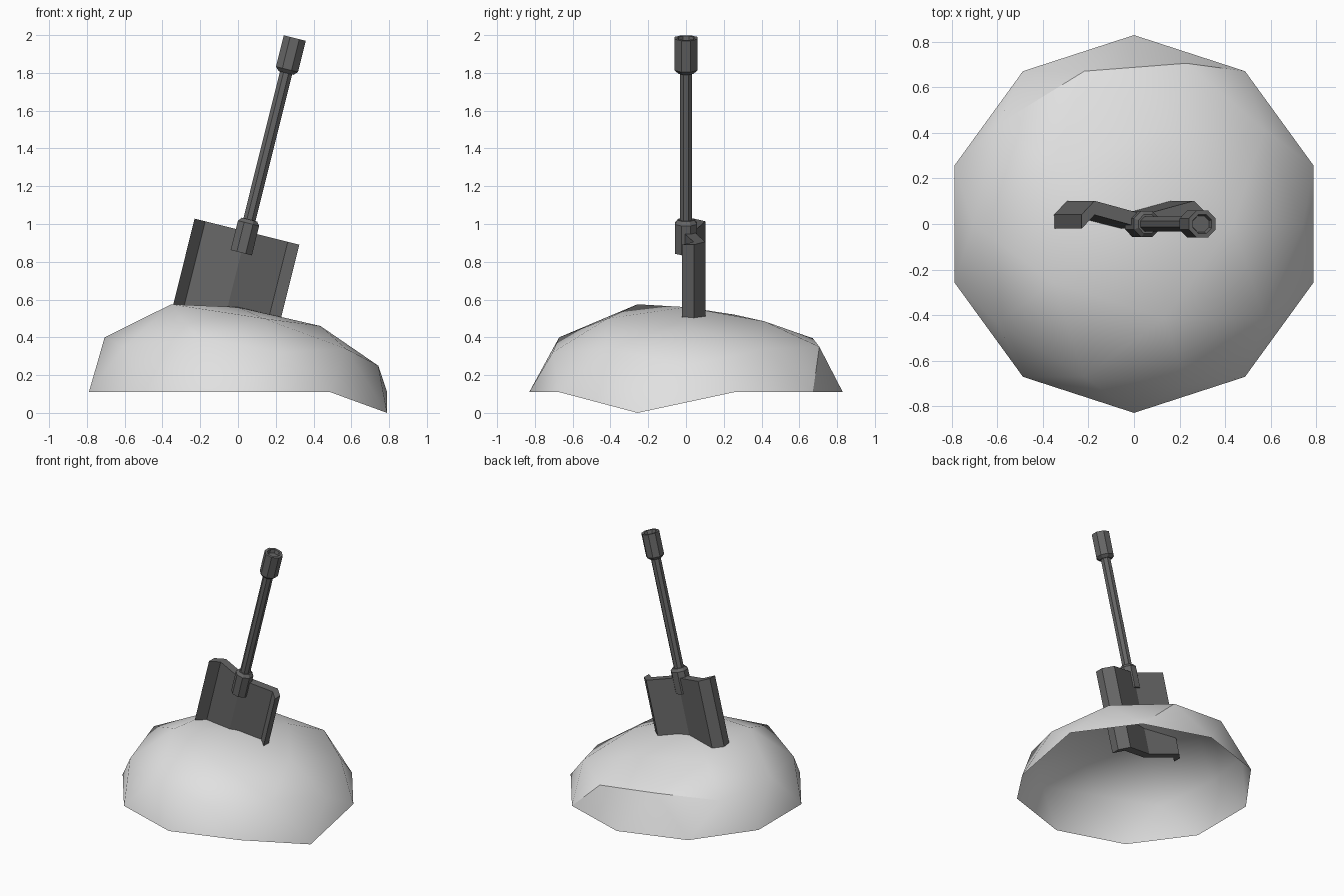
import bpy, bmesh, math
from mathutils import Matrix

if "Cube" in bpy.data.objects:
    bpy.data.objects.remove(bpy.data.objects["Cube"])

def mat(name, v):
    m = bpy.data.materials.new(name)
    m.diffuse_color = (v, v, v, 1)
    m.use_nodes = True
    m.node_tree.nodes["Principled BSDF"].inputs["Base Color"].default_value = m.diffuse_color
    return m

STONE = mat("pale_stone", 0.75)
METAL = mat("dark_metal", 0.13)

def finish(bm, name, material, matrix=None):
    me = bpy.data.meshes.new(name)
    bm.to_mesh(me)
    bm.free()
    if matrix:
        me.transform(matrix)
    me.materials.append(material)
    ob = bpy.data.objects.new(name, me)
    bpy.context.collection.objects.link(ob)
    return ob

# Mound: upper half of an icosphere, squashed and slumped towards +x, open below
bm = bmesh.new()
bmesh.ops.create_icosphere(bm, subdivisions=2, radius=1)
bmesh.ops.delete(bm, geom=[v for v in bm.verts if v.co.z < -0.05], context='VERTS')
upper = {0: .46, 72: .485, 144: .52, 216: .575, 288: .50}
middle = {0: .25, 36: .34, 72: .35, 108: .395, 144: .35,
          180: .40, 216: .35, 252: .40, 288: .32, 324: .34}
back = {}
for v in bm.verts:
    ang = round(math.degrees(math.atan2(v.co.y, v.co.x))) % 360
    if v.co.z > 0.95:
        z = 0.56
    elif v.co.z > 0.7:
        z = upper[ang]
    elif v.co.z > 0.2:
        z = middle[ang]
        if ang in (72, 108, 144):
            back[ang] = v
    else:
        z = 0.0 if ang == 342 else 0.11
        if ang == 54:
            back[ang] = v
    v.co = (v.co.x * 0.83, v.co.y * 0.83, z)
for f in bm.faces:
    f.smooth = True
# creased lip along the back
for a, b in ((54, 72), (72, 108), (108, 144)):
    e = bm.edges.get((back[a], back[b]))
    if e:
        e.smooth = False
finish(bm, "mound", STONE)

# Sword frame: leans towards +x, origin at the top of the broad blade
TILT = Matrix.Translation((0.045, 0, 0.96)) @ Matrix.Rotation(math.radians(14), 4, 'Y')

# Blade: wavy plate cross-section extruded along the sword axis
wave = [(-.283, -.02), (-.225, .04), (0, -.02), (.225, .04), (.288, -.02)]
outline = wave + [(x, y + .062) for x, y in reversed(wave)]
bm = bmesh.new()
low = [bm.verts.new((x, y, -.61)) for x, y in outline]
top = [bm.verts.new((x, y, 0)) for x, y in outline]
n = len(outline)
for i in range(n):
    j = (i + 1) % n
    bm.faces.new((low[i], low[j], top[j], top[i]))
h = len(wave)
for i in range(h - 1):
    k = n - 1 - i
    bm.faces.new((top[i], top[i + 1], top[k - 1], top[k]))
    bm.faces.new((low[k], low[k - 1], low[i + 1], low[i]))
bmesh.ops.recalc_face_normals(bm, faces=bm.faces)
finish(bm, "blade", METAL, TILT)

# Eight-sided turned parts: list of (flat radius, height)
def turned(name, profile, sides=8):
    bm = bmesh.new()
    rings = []
    for r, z in profile:
        r /= math.cos(math.pi / sides)
        rings.append([bm.verts.new((r * math.cos((i + .5) * math.tau / sides),
                                    r * math.sin((i + .5) * math.tau / sides), z))
                      for i in range(sides)])
    for a, b in zip(rings, rings[1:]):
        for i in range(sides):
            j = (i + 1) % sides
            bm.faces.new((a[i], a[j], b[j], b[i]))
    bm.faces.new(rings[0][::-1])
    bm.faces.new(rings[-1])
    bmesh.ops.recalc_face_normals(bm, faces=bm.faces)
    return finish(bm, name, METAL, TILT)

turned("collar", [(.058, -.115), (.058, .045), (.042, .065)])
turned("grip", [(.033, .04), (.033, .89)])
turned("pommel", [(.04, .865), (.06, .885), (.06, 1.056), (.042, 1.056), (.036, 1.03)])
